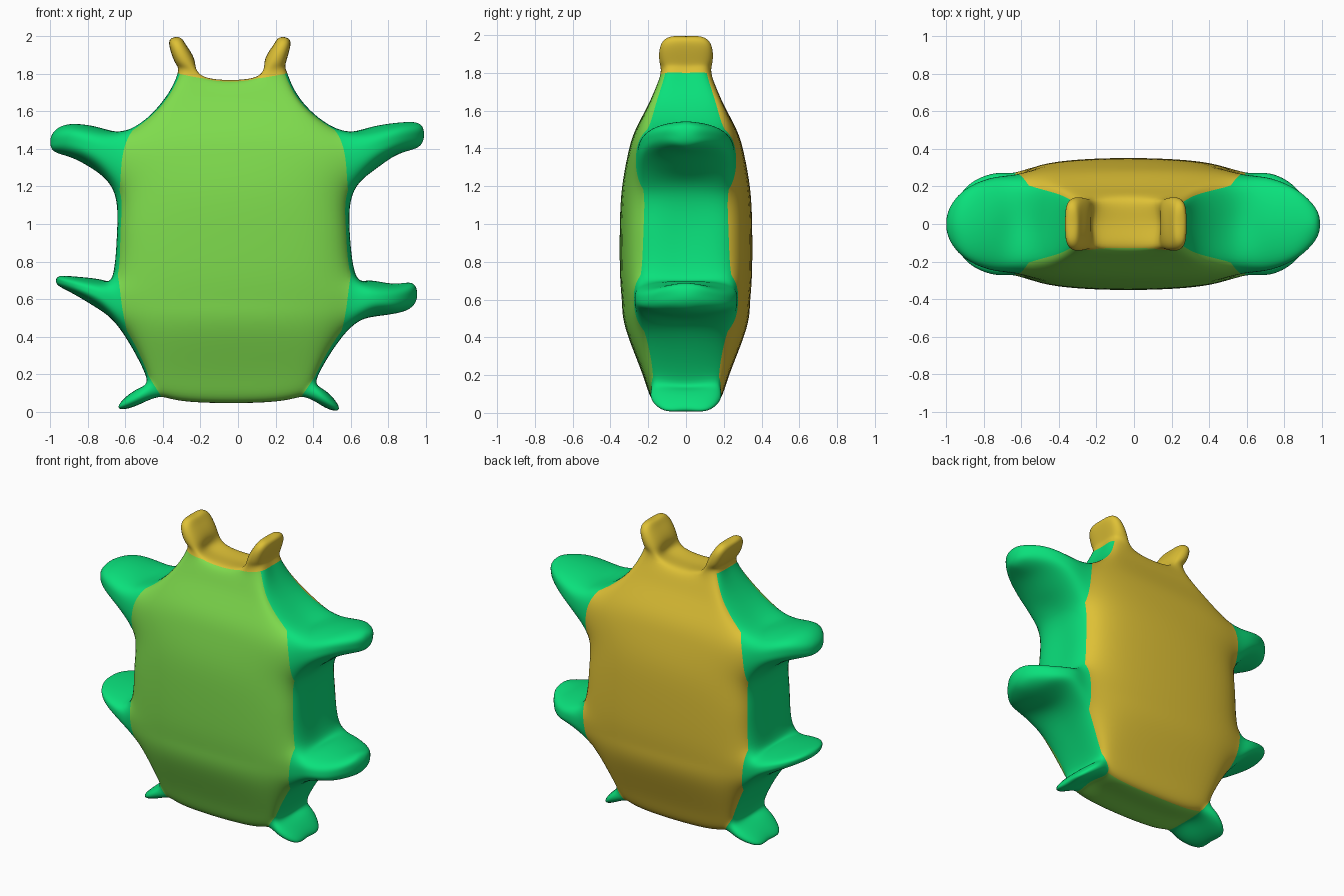
import bpy, bmesh
from mathutils import Vector

if "Cube" in bpy.data.objects:
    bpy.data.objects.remove(bpy.data.objects["Cube"])

LIME, TEAL, GOLD = 0, 1, 2
bm = bmesh.new()


def vert(x, y, z):
    return bm.verts.new((x, y, z))


def quad(a, b, c, d, mat):
    bm.faces.new((a, b, c, d)).material_index = mat


def fill(grid, mat):
    for r in range(len(grid) - 1):
        for c in range(len(grid[0]) - 1):
            quad(grid[r][c], grid[r][c + 1], grid[r + 1][c + 1], grid[r + 1][c], mat)


def rim(g):
    return (g[0] + [row[-1] for row in g[1:-1]] + g[-1][::-1]
            + [row[0] for row in g[-2:0:-1]])


def limb(grid, rings, mat, tip=None):
    """Grow a limb from a patch of base vertices through flattened rings."""
    n = len(grid)
    for a, b, half in rings:
        a, b = Vector(a), Vector(b)
        mid, new = (a + b) / 2, []
        for k in range(n):
            t = k / (n - 1)
            row = []
            for s in (-1, 0, 1):
                p = mid + (a.lerp(b, t) - mid) * (1 if s == 0 else 0.7)
                wide = half * (0.82 if n == 3 and k != 1 else 1)
                row.append(vert(p.x, s * wide, p.y))
            new.append(row)
        old, fresh = rim(grid), rim(new)
        for i in range(len(old)):
            j = (i + 1) % len(old)
            quad(old[i], old[j], fresh[j], fresh[i], mat)
        grid = new
    if tip:
        grid[1][1].co = (tip[0], 0, tip[1])
    fill(grid, mat)


# Body sections: edge z, inner z, left, right, edge depth, inner left, inner right,
# inner depth, outward swell of the sides
sections = [
    (.085, .06, -.41, .34, .15, -.25, .18, .155, .01),
    (.19, .19, -.475, .41, .175, -.29, .24, .22, .015),
    (.43, .43, -.59, .55, .22, -.33, .27, .305, .03),
    (.58, .58, -.62, .58, .275, -.34, .28, .328, .03),
    (.73, .73, -.64, .60, .24, -.34, .29, .337, .025),
    (.97, .97, -.625, .575, .225, -.35, .29, .337, .015),
    (1.18, 1.18, -.63, .585, .225, -.35, .29, .327, .035),
    (1.36, 1.36, -.615, .57, .265, -.33, .28, .302, .03),
    (1.5, 1.5, -.56, .515, .205, -.30, .25, .262, .02),
    (1.65, 1.65, -.39, .33, .155, -.25, .18, .19, .015),
    (1.8, 1.775, -.31, .25, .11, -.18, .10, .13, .01),
]
body = []
for z, zi, xl, xr, ye, il, ir, yi, sw in sections:
    pts = [(xl, -ye, z), (il, -yi, zi), (ir, -yi, zi), (xr, -ye, z), (xr + sw, 0, z),
           (xr, ye, z), (ir, yi, zi), (il, yi, zi), (xl, ye, z), (xl - sw, 0, z)]
    body.append([vert(*p) for p in pts])

# Body walls, left open where limbs grow out of the sides
limb_rows = {0, 2, 3, 6, 7}
for r in range(len(body) - 1):
    for i in range(10):
        side = i in (3, 4, 8, 9)
        if side and r in limb_rows:
            continue
        mat = TEAL if side else (LIME if i < 3 else GOLD)
        j = (i + 1) % 10
        quad(body[r][i], body[r][j], body[r + 1][j], body[r + 1][i], mat)


def cap_columns(r):
    """Columns of vertices across the body's depth, for the top or bottom."""
    v = body[r]
    s = sections[r]
    return [[v[0], v[9], v[8]], [v[1], vert(s[5], 0, s[1]), v[7]],
            [v[2], vert(s[6], 0, s[1]), v[6]], [v[3], v[4], v[5]]]


# Underside and top
fill(cap_columns(0), LIME)
top = cap_columns(-1)
fill(top[1:3], GOLD)


def side_patch(first, last, right):
    ids = (3, 4, 5) if right else (0, 9, 8)
    return [[body[r][i] for i in ids] for r in range(first, last + 1)]


# Upper arms
limb(side_patch(6, 8, False), [((-.77, 1.29), (-.74, 1.515), .245), ((-.89, 1.355), (-.90, 1.53), .185),
                               ((-.975, 1.385), (-.98, 1.49), .09)], TEAL, (-1.0, 1.435))
limb(side_patch(6, 8, True), [((.73, 1.29), (.70, 1.515), .245), ((.85, 1.37), (.87, 1.54), .185),
                              ((.95, 1.405), (.97, 1.53), .09)], TEAL, (.99, 1.46))
# Lower arms
limb(side_patch(2, 4, False), [((-.74, .545), (-.73, .705), .27), ((-.87, .625), (-.87, .72), .215),
                               ((-.945, .665), (-.95, .722), .11)], TEAL, (-.97, .695))
limb(side_patch(2, 4, True), [((.72, .505), (.70, .70), .27), ((.84, .525), (.83, .682), .215),
                              ((.92, .555), (.925, .685), .11)], TEAL, (.955, .62))
# Feet
limb(side_patch(0, 1, False), [((-.52, .042), (-.53, .125), .16), ((-.615, .015), (-.62, .055), .11)], TEAL)
limb(side_patch(0, 1, True), [((.435, .04), (.455, .12), .16), ((.51, .008), (.53, .04), .11)], TEAL)
# Horns
limb(top[:2], [((-.335, 1.86), (-.228, 1.86), .122), ((-.365, 1.95), (-.275, 1.95), .115),
               ((-.35, 1.99), (-.305, 1.99), .075)], GOLD)
limb(top[2:], [((.14, 1.86), (.255, 1.86), .122), ((.187, 1.95), (.278, 1.95), .115),
               ((.217, 1.99), (.262, 1.99), .075)], GOLD)

bmesh.ops.delete(bm, geom=[v for v in bm.verts if not v.link_faces], context='VERTS')
bmesh.ops.recalc_face_normals(bm, faces=bm.faces[:])


def limit(v):
    """Where the subdivided surface passes for this cage vertex."""
    n = len(v.link_edges)
    near = [e.other_vert(v) for e in v.link_edges]
    total = v.co * n * n
    for w in near:
        total = total + w.co * 4
    for f in v.link_faces:
        for w in f.verts:
            if w != v and w not in near:
                total = total + w.co
    return total / (n * (n + 5))


# Push the cage out so the smooth surface passes through the designed points
goal = {v: v.co.copy() for v in bm.verts}
for _ in range(10):
    shift = {v: goal[v] - limit(v) for v in bm.verts}
    for v, d in shift.items():
        v.co += d * 0.9

mesh = bpy.data.meshes.new("creature_body")
bm.to_mesh(mesh)
bm.free()
for name, col in (("lime_green", (.21, .71, .074)), ("teal_green", (.003, .75, .2)),
                  ("golden_yellow", (.73, .53, .036))):
    m = bpy.data.materials.new(name)
    m.diffuse_color = (*col, 1)
    m.use_nodes = True
    m.node_tree.nodes["Principled BSDF"].inputs["Base Color"].default_value = m.diffuse_color
    mesh.materials.append(m)
for p in mesh.polygons:
    p.use_smooth = True
obj = bpy.data.objects.new("creature_body", mesh)
bpy.context.collection.objects.link(obj)
sub = obj.modifiers.new("smooth", 'SUBSURF')
sub.levels = sub.render_levels = 3
